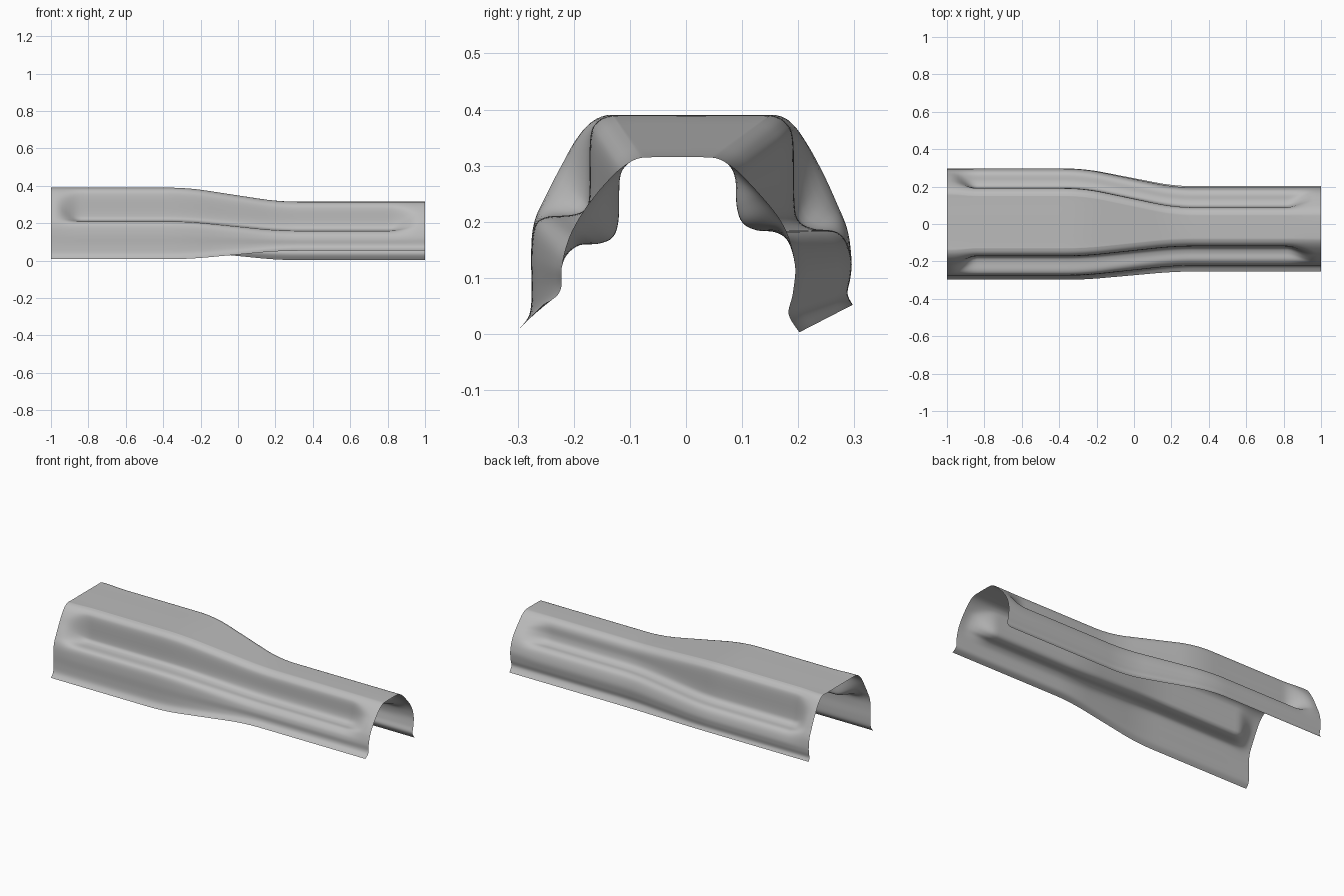
import bpy
import bmesh
from mathutils import Vector

cube = bpy.data.objects.get("Cube")
if cube:
    bpy.data.objects.remove(cube, do_unlink=True)

# Half sections as (y, z) from the flat top outwards: grooved, plain end, shared lower wall
wide_front_groove = [(-.10, .39), (-.135, .389), (-.16, .376), (-.171, .345), (-.172, .25),
                     (-.18, .222), (-.205, .212), (-.25, .208), (-.27, .19)]
wide_front_plain = [(-.10, .39), (-.145, .389), (-.175, .372), (-.20, .34), (-.222, .30),
                    (-.238, .27), (-.253, .24), (-.267, .21), (-.274, .18)]
wide_front_wall = [(-.276, .14), (-.275, .08), (-.279, .035), (-.298, .008)]

wide_back_groove = [(.12, .39), (.155, .389), (.178, .376), (.191, .345), (.193, .24),
                    (.20, .203), (.225, .188), (.265, .183), (.285, .165)]
wide_back_plain = [(.12, .39), (.165, .389), (.192, .372), (.218, .335), (.24, .295),
                   (.256, .262), (.27, .23), (.283, .20), (.291, .17)]
wide_back_wall = [(.295, .13), (.293, .10), (.288, .072), (.297, .052)]

narrow_front_groove = [(-.06, .315), (-.085, .313), (-.107, .30), (-.118, .275), (-.12, .205),
                       (-.13, .173), (-.155, .161), (-.19, .158), (-.213, .14)]
narrow_front_plain = [(-.06, .315), (-.09, .311), (-.118, .294), (-.145, .267), (-.165, .243),
                      (-.182, .22), (-.197, .195), (-.209, .17), (-.218, .14)]
narrow_front_wall = [(-.222, .115), (-.222, .085), (-.231, .067), (-.254, .053)]

narrow_back_groove = [(.03, .315), (.055, .313), (.077, .30), (.088, .275), (.09, .23),
                      (.10, .199), (.125, .185), (.16, .181), (.183, .163)]
narrow_back_plain = [(.03, .315), (.06, .311), (.088, .294), (.115, .267), (.135, .245),
                     (.152, .225), (.168, .203), (.181, .178), (.19, .15)]
narrow_back_wall = [(.195, .115), (.19, .07), (.183, .035), (.202, .003)]


def smoothstep(a, b, x):
    t = min(max((x - a) / (b - a), 0), 1)
    return t * t * (3 - 2 * t)


def ramp(x, a=-.27, b=.22, r=.1):
    """Straight ramp from 0 to 1 with rounded corners."""
    n = 16
    samples = [x + r * (2 * i / n - 1) for i in range(n + 1)]
    return sum(min(max((s - a) / (b - a), 0), 1) for s in samples) / (n + 1)


def blend(p, q, t):
    return [Vector(a).lerp(Vector(b), t) for a, b in zip(p, q)]


def spline(points, steps=5):
    """Smooth curve through the points."""
    p = [points[0]] + points + [points[-1]]
    out = []
    for i in range(1, len(p) - 2):
        a, b, c, d = p[i - 1:i + 3]
        for k in range(steps):
            t = k / steps
            out.append(.5 * (2 * b + (c - a) * t + (2 * a - 5 * b + 4 * c - d) * t * t
                             + (3 * b - a - 3 * c + d) * t ** 3))
    return out + [points[-1]]


def section(x):
    """Full cross-section at x, from the front edge over the top to the back edge."""
    t = ramp(x)
    depth = smoothstep(-.98, -.84, x) * (1 - smoothstep(.81, .97, x))
    front = blend(blend(wide_front_plain + wide_front_wall, wide_front_groove + wide_front_wall, depth),
                  blend(narrow_front_plain + narrow_front_wall, narrow_front_groove + narrow_front_wall, depth), t)
    back = blend(blend(wide_back_plain + wide_back_wall, wide_back_groove + wide_back_wall, depth),
                 blend(narrow_back_plain + narrow_back_wall, narrow_back_groove + narrow_back_wall, depth), t)
    return spline(front[::-1] + back)


# Loft the pressed sheet along x
bm = bmesh.new()
stations = 100
rows = []
for i in range(stations + 1):
    x = -1 + 2 * i / stations
    rows.append([bm.verts.new((x, p.x, p.y)) for p in section(x)])
for r0, r1 in zip(rows, rows[1:]):
    for j in range(len(r0) - 1):
        bm.faces.new((r0[j], r1[j], r1[j + 1], r0[j + 1])).smooth = True

mesh = bpy.data.meshes.new("channel_cover")
bm.to_mesh(mesh)
bm.free()
cover = bpy.data.objects.new("channel_cover", mesh)
bpy.context.collection.objects.link(cover)

# Plain grey finish
grey = bpy.data.materials.new("plain grey")
grey.use_nodes = True
colour = (.5, .5, .5, 1)
grey.diffuse_color = colour
grey.node_tree.nodes["Principled BSDF"].inputs["Base Color"].default_value = colour
mesh.materials.append(grey)
